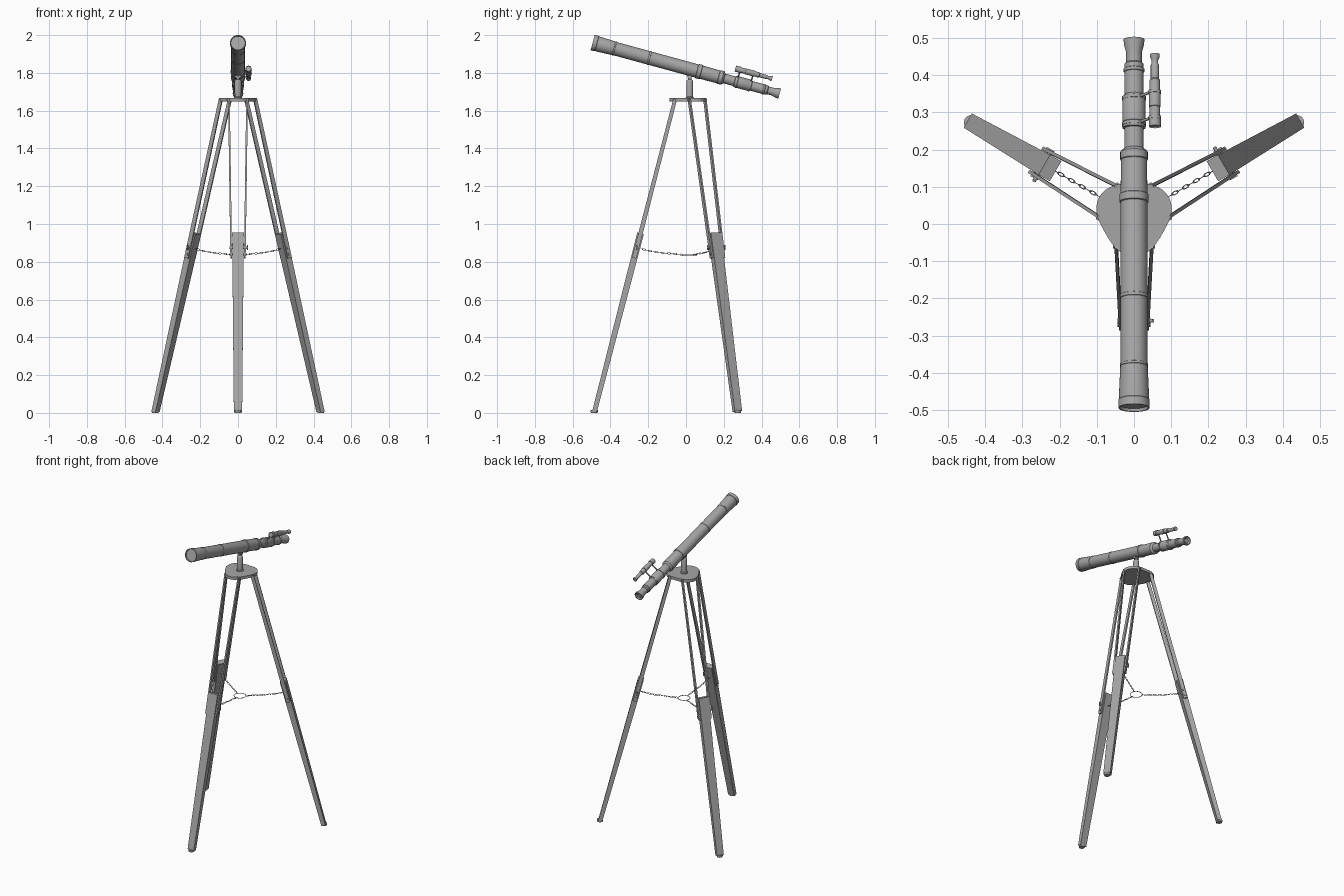
import bpy
import bmesh
from math import cos, sin, pi, radians, atan2
from mathutils import Matrix, Vector

cube = bpy.data.objects.get("Cube")
if cube:
    bpy.data.objects.remove(cube, do_unlink=True)

grey = bpy.data.materials.new("plain grey")
grey.use_nodes = True
colour = (0.38, 0.38, 0.38, 1)
grey.diffuse_color = colour
grey.node_tree.nodes["Principled BSDF"].inputs["Base Color"].default_value = colour


def finish(name, bm, matrix, smooth=False):
    """Turn a bmesh into a named, coloured object."""
    bmesh.ops.recalc_face_normals(bm, faces=bm.faces[:])
    mesh = bpy.data.meshes.new(name)
    bm.to_mesh(mesh)
    bm.free()
    mesh.materials.append(grey)
    obj = bpy.data.objects.new(name, mesh)
    bpy.context.collection.objects.link(obj)
    obj.matrix_world = matrix
    if smooth:
        bpy.ops.object.select_all(action="DESELECT")
        obj.select_set(True)
        bpy.context.view_layer.objects.active = obj
        bpy.ops.object.shade_smooth_by_angle(angle=radians(35))
    return obj


def lathe(name, profile, matrix, steps=32):
    """Revolve (radius, height) points around local z."""
    bm = bmesh.new()
    verts = [bm.verts.new((r, 0, h)) for r, h in profile]
    edges = [bm.edges.new(pair) for pair in zip(verts, verts[1:])]
    bmesh.ops.spin(bm, geom=verts + edges, cent=(0, 0, 0), axis=(0, 0, 1),
                   angle=2 * pi, steps=steps)
    bmesh.ops.remove_doubles(bm, verts=bm.verts[:], dist=1e-5)
    return finish(name, bm, matrix, True)


def rod(name, start, end, radius, matrix, steps=12):
    start, end = Vector(start), Vector(end)
    way = end - start
    place = Matrix.Translation(start) @ way.to_track_quat("Z", "Y").to_matrix().to_4x4()
    h = way.length
    return lathe(name, [(0, 0), (radius, 0), (radius, h), (0, h)], matrix @ place, steps)


def beam(name, start, end, size_start, size_end, matrix):
    """Tapered bar; sizes are (width along x, depth)."""
    start, end = Vector(start), Vector(end)
    way = (end - start).normalized()
    side = (Vector((1, 0, 0)) - way * way.x).normalized()
    deep = way.cross(side)
    bm = bmesh.new()
    bmesh.ops.create_cube(bm, size=1)
    for v in bm.verts:
        base, (w, d) = (end, size_end) if v.co.z > 0 else (start, size_start)
        v.co = base + side * (v.co.x * w) + deep * (v.co.y * d)
    return finish(name, bm, matrix)


def add_ring(bm, place, radius, wire, stretch=1, around=12, sides=6):
    """Add a closed wire loop, lengthened along local x, to a bmesh."""
    rings = []
    for i in range(around):
        a = 2 * pi * i / around
        ring = []
        for j in range(sides):
            b = 2 * pi * j / sides
            r = radius + wire * cos(b)
            co = Vector((r * cos(a) * stretch, r * sin(a), wire * sin(b)))
            ring.append(bm.verts.new(place @ co))
        rings.append(ring)
    for i in range(around):
        p, q = rings[i - 1], rings[i]
        for j in range(sides):
            bm.faces.new((p[j - 1], q[j - 1], q[j], p[j]))


centre = Matrix.Translation((0, 0.02, 0))
TOP, FOOT = Vector((0, -0.08, 1.65)), Vector((0, -0.506, 0))


def on_leg(z, x=0):
    p = FOOT.lerp(TOP, z / TOP.z)
    return Vector((x, p.y, z))


# Top plate: disc swelling a little towards each leg
bm = bmesh.new()
outline = []
for i in range(72):
    a = 2 * pi * i / 72
    r = 0.098 + 0.009 * cos(3 * (a + pi / 2))
    outline.append(bm.verts.new((r * cos(a), r * sin(a), 1.648)))
plate = bm.faces.new(outline)
extruded = bmesh.ops.extrude_face_region(bm, geom=[plate])["geom"]
bmesh.ops.translate(bm, vec=(0, 0, 0.018),
                    verts=[g for g in extruded if isinstance(g, bmesh.types.BMVert)])
bm.faces.new(outline) if not any(f.normal.z and f.calc_center_median().z < 1.65
                                 for f in bm.faces if len(f.verts) > 4) else None
finish("top_plate", bm, centre)

# Three legs, each turned a third of a circle
for k, label in enumerate(("front", "back_left", "back_right")):
    turn = centre @ Matrix.Rotation(k * 2 * pi / 3, 4, "Z")
    beam(label + "_lower_leg", on_leg(0.008), on_leg(0.95),
         (0.044, 0.025), (0.062, 0.036), turn)
    lathe(label + "_foot", [(0, 0), (0.017, 0), (0.019, 0.006), (0.019, 0.014), (0, 0.016)],
          turn @ Matrix.Translation(on_leg(0)), 16)
    for s, side in ((-1, "right"), (1, "left")):
        beam(f"{label}_{side}_upper_rod", on_leg(0.82, s * 0.036), on_leg(1.665, s * 0.048),
             (0.009, 0.024), (0.009, 0.02), turn)
        rod(f"{label}_{side}_top_bolt", on_leg(1.655, s * 0.04), on_leg(1.655, s * 0.057),
            0.007, turn)
    # Clamp bolts and wing knob
    for z in (0.84, 0.875):
        rod(label + "_clamp_bolt", on_leg(z, -0.045), on_leg(z, 0.045), 0.007, turn)
    knob = on_leg(0.875, 0.045)
    rod(label + "_knob_stem", knob, knob + Vector((0.007, 0, 0)), 0.005, turn)
    beam(label + "_wing_knob", knob + Vector((0.006, 0, -0.013)),
         knob + Vector((0.006, 0, 0.013)), (0.006, 0.008), (0.006, 0.008), turn)

    # Chain from the leg to the spreader ring
    bm = bmesh.new()
    links = 14
    outer, inner = Vector((0, -0.268, 0.872)), Vector((0, -0.036, 0.836))

    def hang(t):
        return outer.lerp(inner, t) - Vector((0, 0, 0.012 * sin(pi * t) * (1 - t)))

    for i in range(links):
        a, b = hang(i / links), hang((i + 1) / links)
        d = b - a
        place = (Matrix.Translation((a + b) / 2) @ Matrix.Rotation(pi / 2, 4, "Z")
                 @ Matrix.Rotation(-atan2(d.z, d.y), 4, "Y")
                 @ Matrix.Rotation(i % 2 * pi / 2, 4, "X"))
        add_ring(bm, place, 0.0042, 0.0012, 2.2)
    finish(label + "_chain", bm, turn, True)

# Spreader ring in the middle
bm = bmesh.new()
add_ring(bm, Matrix.Translation((0, 0, 0.836)), 0.036, 0.0018, 1, 32)
finish("spreader_ring", bm, centre, True)

# Post and tilting head
lathe("mount_post", [(0, 1.66), (0.022, 1.66), (0.022, 1.67), (0.017, 1.674), (0.018, 1.755),
                     (0.015, 1.762), (0.009, 1.766), (0.009, 1.776), (0, 1.776)], centre, 24)
beam("mount_head", (0, 0, 1.77), (0, -0.002, 1.8), (0.018, 0.02), (0.018, 0.03), centre)
rod("mount_hinge", (-0.016, 0, 1.78), (0.016, 0, 1.78), 0.009, centre)

# Tube frame: local z runs from the large lens to the eyepiece, local -y is up
way = Vector((0, 0.99, -0.27)).normalized()
right = Vector((1, 0, 0))
down = way.cross(right)
frame = Matrix((right, down, way)).transposed().to_4x4()
frame.translation = (0, -0.494, 1.9605)

lathe("main_tube", [
    (0, 0.008), (0.037, 0.008), (0.038, 0), (0.042, 0), (0.042, 0.022), (0.040, 0.024),
    (0.040, 0.03), (0.0405, 0.034), (0.037, 0.115), (0.038, 0.116), (0.038, 0.122),
    (0.036, 0.123), (0.036, 0.305), (0.0375, 0.306), (0.0375, 0.314), (0.036, 0.315),
    (0.036, 0.572), (0.039, 0.574), (0.039, 0.594), (0.036, 0.596), (0.035, 0.69),
    (0.037, 0.692), (0.037, 0.712), (0.034, 0.716), (0.026, 0.722), (0.026, 0.778),
    (0.031, 0.78), (0.031, 0.786), (0.029, 0.788), (0.029, 0.794), (0.031, 0.796),
    (0.031, 0.865), (0.029, 0.868), (0.026, 0.872), (0.026, 0.935), (0.028, 0.936),
    (0.028, 0.944), (0.025, 0.946), (0.025, 0.958), (0.021, 0.962), (0.021, 0.99),
    (0.027, 1.012), (0.028, 1.026), (0.022, 1.026), (0.014, 1.02), (0, 1.02)], frame)

# Finder scope on two bracket arms
FINDER = Vector((0.056, -0.066, 0))
lathe("finder_scope", [
    (0, 0.004), (0.014, 0.004), (0.016, 0), (0.016, 0.022), (0.014, 0.024), (0.014, 0.055),
    (0.0155, 0.056), (0.0155, 0.098), (0.014, 0.102), (0.014, 0.13), (0.011, 0.134),
    (0.011, 0.172), (0.009, 0.176), (0.009, 0.186), (0.013, 0.194), (0.013, 0.202),
    (0.008, 0.202), (0, 0.199)], frame @ Matrix.Translation(FINDER + Vector((0, 0, 0.765))), 20)
for name, z in (("front", 0.79), ("rear", 0.862)):
    base = Vector((0.014, -0.02, z))
    rod(name + "_finder_arm", base, FINDER + Vector((0, 0, z + 0.004)), 0.004, frame)
    for part, middle, r in (("finder", FINDER, 0.017), ("tube", Vector(), 0.0325)):
        p = middle + Vector((0, 0, z))
        rod(f"{name}_{part}_clamp", p - Vector((0, 0, 0.004)), p + Vector((0, 0, 0.004)),
            r, frame, 24)
